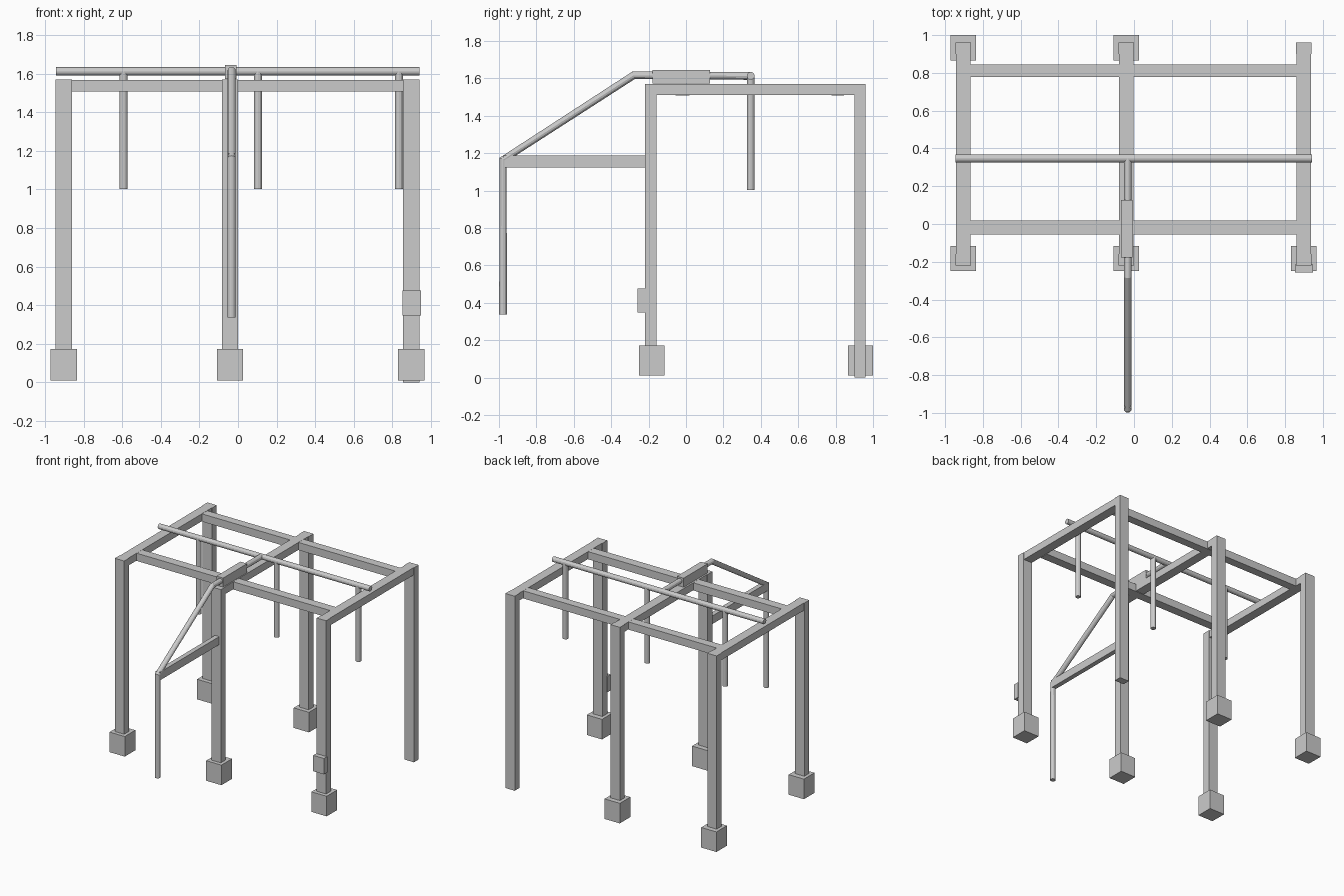
import bpy

if "Cube" in bpy.data.objects:
    bpy.data.objects.remove(bpy.data.objects["Cube"])


def box(name, x, y, z):
    """Box from (min, max) ranges on each axis."""
    bpy.ops.mesh.primitive_cube_add(size=1, location=[(a + b) / 2 for a, b in (x, y, z)])
    ob = bpy.context.object
    ob.name = name
    ob.scale = [b - a for a, b in (x, y, z)]
    bpy.ops.object.transform_apply(location=False, rotation=False, scale=True)
    return ob


def pipe(name, points, radius=0.021):
    """Round pipe swept along a path, with capped ends."""
    cu = bpy.data.curves.new(name, 'CURVE')
    cu.dimensions = '3D'
    cu.bevel_depth = radius
    cu.bevel_resolution = 4
    cu.use_fill_caps = True
    sp = cu.splines.new('POLY')
    sp.points.add(len(points) - 1)
    for p, co in zip(sp.points, points):
        p.co = (*co, 1)
    ob = bpy.data.objects.new(name, cu)
    bpy.context.collection.objects.link(ob)
    bpy.ops.object.select_all(action='DESELECT')
    ob.select_set(True)
    bpy.context.view_layer.objects.active = ob
    bpy.ops.object.convert(target='MESH')
    bpy.ops.object.shade_flat()
    return bpy.context.object


# Three portal frames: front post, back post, top beam and footings
TOP = 1.57
for side, cx in (("left", -0.904), ("middle", -0.041), ("right", 0.899)):
    for end, y in (("front", (-0.22, -0.158)), ("back", (0.90, 0.96))):
        bare = side == "right" and end == "back"   # this post has no footing
        box(f"{side}_{end}_post", (cx - 0.042, cx + 0.042), y, (0.0 if bare else 0.01, TOP))
        if not bare:
            fy = -0.183 if end == "front" else 0.933
            box(f"{side}_{end}_footing", (cx - 0.068, cx + 0.068),
                (fy - 0.067, fy + 0.067), (0.01, 0.172))
    box(f"{side}_top_beam", (cx - 0.038, cx + 0.038), (-0.16, 0.902), (1.51, TOP))

# Cross beams joining the frames
for name, y in (("front_cross_beam", (-0.055, 0.018)), ("back_cross_beam", (0.777, 0.845))):
    box(name, (-0.868, 0.863), y, (1.507, TOP - 0.001))

# Control box on the right front post, and block over the middle beam
box("control_box", (0.852, 0.948), (-0.258, -0.215), (0.347, 0.475))
box("pipe_block", (-0.068, -0.008), (-0.178, 0.127), (1.572, 1.645))

# Bracket arm holding the hanging pipe
box("bracket_arm", (-0.052, -0.014), (-0.975, -0.21), (1.122, 1.187))

# Pipework: manifold, drop pipes and the feed pipe
Y, Z = 0.346, 1.613
pipe("manifold_pipe", [(-0.945, Y, Z), (0.942, Y, Z)])
for i, x in enumerate((-0.593, 0.103, 0.834)):
    pipe(f"drop_pipe_{i + 1}", [(x, Y, Z), (x, Y, 1.003)])
pipe("feed_pipe", [(-0.033, Y, Z), (-0.033, -0.28, Z + 0.003),
                   (-0.033, -0.978, 1.165), (-0.033, -0.978, 0.337)])
